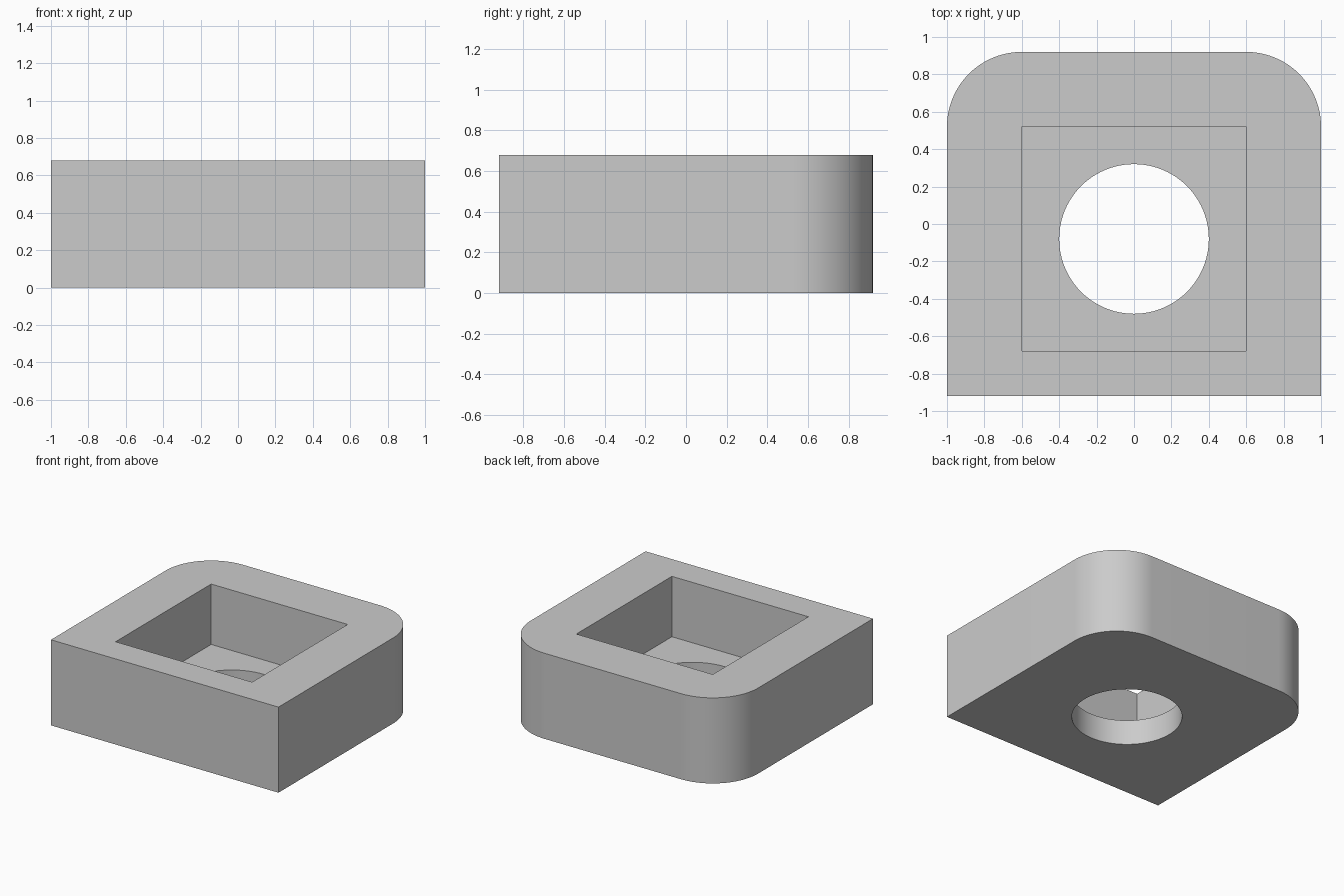
import bpy
import bmesh
import math
from mathutils import Matrix, Vector

WIDTH, DEPTH, HEIGHT = 2.0, 1.84, 0.68
CORNER_RADIUS = 0.4
POCKET_SIZE, FLOOR_Z = 1.2, 0.2
HOLE_RADIUS = 0.4
HOLE_Y = -0.08

cube = bpy.data.objects.get("Cube")
if cube:
    bpy.data.objects.remove(cube, do_unlink=True)

grey = bpy.data.materials.new("plain grey")
grey.use_nodes = True
color = (0.6, 0.6, 0.6, 1.0)
grey.diffuse_color = color
grey.node_tree.nodes["Principled BSDF"].inputs["Base Color"].default_value = color


def make_object(name, bm):
    mesh = bpy.data.meshes.new(name)
    bm.to_mesh(mesh)
    bm.free()
    mesh.materials.append(grey)
    obj = bpy.data.objects.new(name, mesh)
    bpy.context.collection.objects.link(obj)
    return obj


def box(size, center):
    bm = bmesh.new()
    matrix = Matrix.Translation(center) @ Matrix.Diagonal((*size, 1))
    bmesh.ops.create_cube(bm, size=1, matrix=matrix)
    return bm


# Block with its two rear upright corners rounded
bm = box((WIDTH, DEPTH, HEIGHT), Vector((0, 0, HEIGHT / 2)))
rear_edges = [e for e in bm.edges
              if all(v.co.y > 0 for v in e.verts)
              and abs(e.verts[0].co.z - e.verts[1].co.z) > HEIGHT / 2]
bmesh.ops.bevel(bm, geom=rear_edges, offset=CORNER_RADIUS, offset_type='OFFSET',
                segments=24, profile=0.5, affect='EDGES')
block = make_object("block", bm)

# Square pocket cutter, open at the top
pocket = make_object("pocket_cutter", box(
    (POCKET_SIZE, POCKET_SIZE, HEIGHT), Vector((0, HOLE_Y, FLOOR_Z + HEIGHT / 2))))

# Round hole cutter through the floor
bm = bmesh.new()
bmesh.ops.create_cone(bm, cap_ends=True, segments=96, radius1=HOLE_RADIUS,
                      radius2=HOLE_RADIUS, depth=HEIGHT,
                      matrix=Matrix.Translation((0, HOLE_Y, FLOOR_Z / 2)))
hole = make_object("hole_cutter", bm)

# Cut both openings, then discard the cutters
bpy.ops.object.select_all(action='DESELECT')
bpy.context.view_layer.objects.active = block
block.select_set(True)
for cutter in (pocket, hole):
    cutter.hide_render = True
    mod = block.modifiers.new(cutter.name, 'BOOLEAN')
    mod.operation = 'DIFFERENCE'
    mod.solver = 'EXACT'
    mod.object = cutter
    bpy.ops.object.modifier_apply(modifier=mod.name)
    bpy.data.objects.remove(cutter, do_unlink=True)

bpy.ops.object.shade_smooth_by_angle(angle=math.radians(30))
